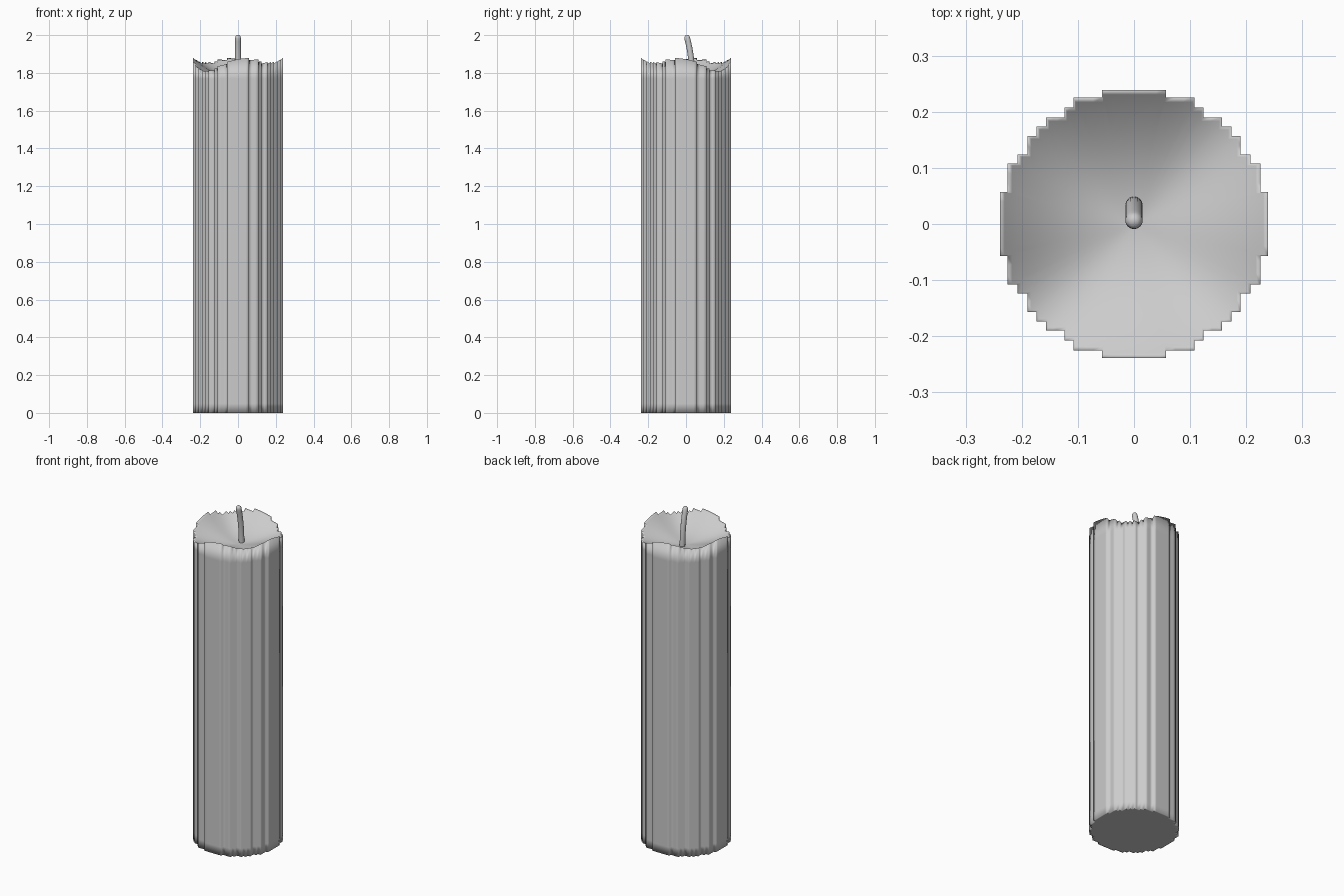
import bpy, bmesh, math
from mathutils import Vector

if "Cube" in bpy.data.objects:
    bpy.data.objects.remove(bpy.data.objects["Cube"])


def material(name, colour):
    m = bpy.data.materials.new(name)
    m.diffuse_color = (*colour, 1)
    m.use_nodes = True
    m.node_tree.nodes["Principled BSDF"].inputs["Base Color"].default_value = m.diffuse_color
    return m


wax = material("grey wax", (0.6, 0.6, 0.6))


def make_object(name, bm):
    bmesh.ops.recalc_face_normals(bm, faces=bm.faces)
    for f in bm.faces:
        f.smooth = True
    me = bpy.data.meshes.new(name)
    bm.to_mesh(me)
    bm.free()
    me.materials.append(wax)
    ob = bpy.data.objects.new(name, me)
    bpy.context.collection.objects.link(ob)
    return ob


# Stepped outline: one quarter, from the +x side round to the +y side
levels = [0.057, 0.108, 0.124, 0.157, 0.174, 0.190, 0.208, 0.225, 0.239]
quarter = []
for i in range(len(levels)):
    x = levels[-1 - i]
    quarter.append((x, levels[i]))
    if i < len(levels) - 1:
        quarter.append((levels[-2 - i], levels[i]))
corners = []
for k in range(4):
    c, s = round(math.cos(k * math.pi / 2)), round(math.sin(k * math.pi / 2))
    corners += [Vector((c * x - s * y, s * x + c * y)) for x, y in quarter]

outline = []
for a, b in zip(corners, corners[1:] + corners[:1]):
    n = max(1, round((b - a).length / 0.017))
    outline += [a.lerp(b, j / n) for j in range(n)]


def bowl(x, y):
    """Melted top: hollow in the middle, wavy towards the rim."""
    r, t = math.hypot(x, y), math.atan2(y, x)
    rim = 1.852 + 0.021 * math.cos(4 * t) - 0.022 * math.sin(2 * t)
    return 1.77 + (rim - 1.77) * (r / 0.24) ** 2


# Candle body: wall rings, rim, then rings shrinking into the bowl
bm = bmesh.new()
rings = []


def ring(scale, z=None, roundness=0.0):
    vs = []
    for p in outline:
        q = p.lerp(p.normalized() * 0.24, roundness) * scale
        vs.append(bm.verts.new((q.x, q.y, bowl(q.x, q.y) if z is None else z)))
    rings.append(vs)


ring(0.97, 0)
ring(1, 0)
ring(1, 0.05)
ring(1, 1.77)
ring(1)
for k, s in enumerate((0.965, 0.92, 0.84, 0.72, 0.58, 0.44, 0.3, 0.15)):
    ring(s, None, min(1, k * 0.4))
n = len(outline)
for lo, hi in zip(rings, rings[1:]):
    for i in range(n):
        j = (i + 1) % n
        bm.faces.new((lo[i], lo[j], hi[j], hi[i]))
bm.faces.new(rings[0][::-1])
centre = bm.verts.new((0, 0, bowl(0, 0)))
for i in range(n):
    bm.faces.new((rings[-1][i], rings[-1][(i + 1) % n], centre))
make_object("candle_body", bm)

# Wick: round rod bending forward, with a softened tip
bm = bmesh.new()
R, SIDES, STEPS = 0.0155, 16, 14
path = []
for k in range(STEPS + 1):
    t = k / STEPS
    path.append((Vector((0, 0.034 - 0.028 * t ** 2.2, 1.75 + 0.235 * t)), R))
path += [(Vector((0, 0.0045, 1.993)), R * 0.85), (Vector((0, 0.003, 1.999)), R * 0.45)]
loops = []
for k, (p, r) in enumerate(path):
    d = (path[min(k + 1, len(path) - 1)][0] - path[max(k - 1, 0)][0]).normalized()
    up = d.cross(Vector((1, 0, 0)))
    loops.append([bm.verts.new(p + r * (Vector((1, 0, 0)) * math.cos(a) + up * math.sin(a)))
                  for a in (2 * math.pi * i / SIDES for i in range(SIDES))])
for lo, hi in zip(loops, loops[1:]):
    for i in range(SIDES):
        j = (i + 1) % SIDES
        bm.faces.new((lo[i], lo[j], hi[j], hi[i]))
bm.faces.new(loops[0])
bm.faces.new(loops[-1])
make_object("wick", bm)
